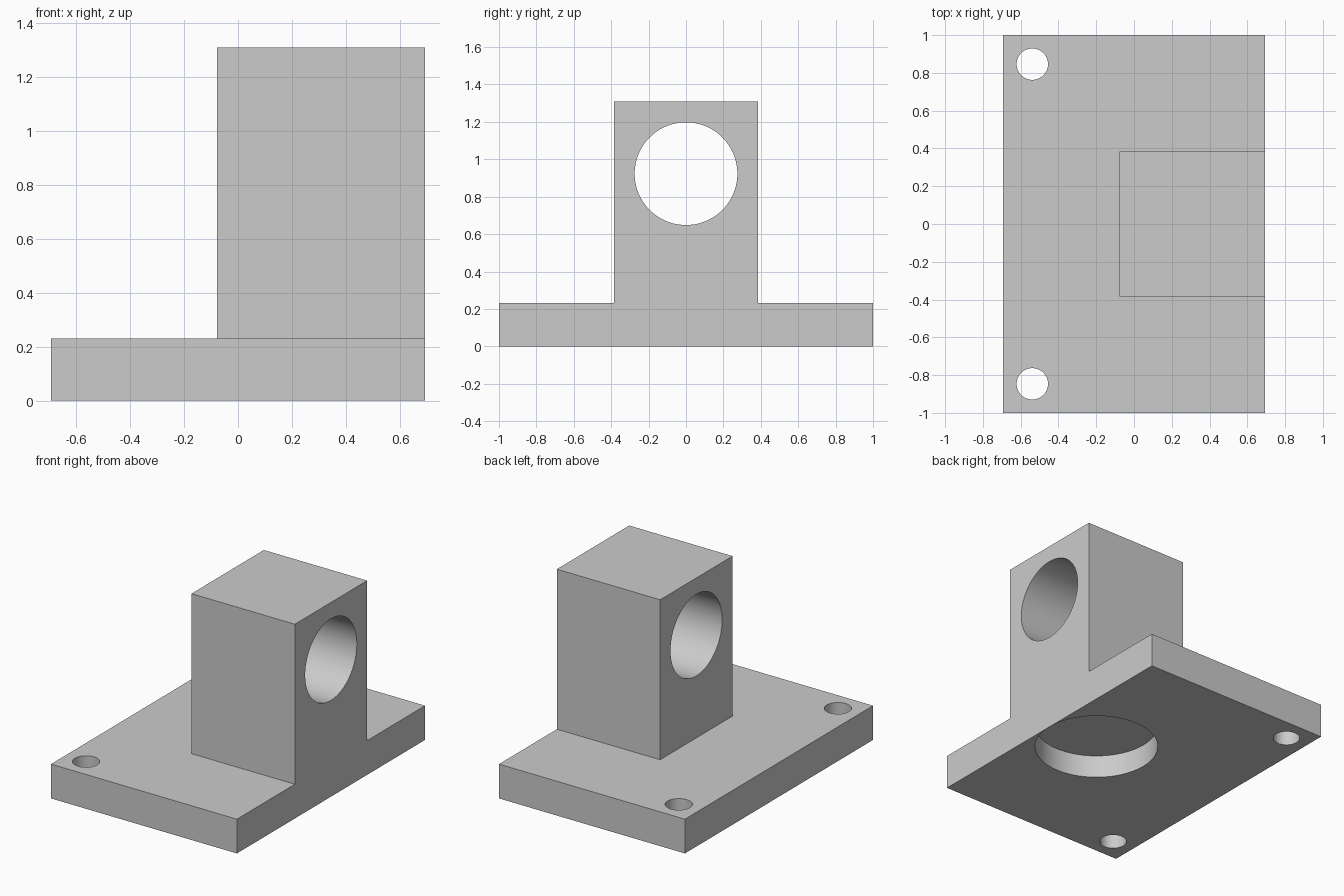
import bpy
import math

default_cube = bpy.data.objects.get("Cube")
if default_cube:
    bpy.data.objects.remove(default_cube, do_unlink=True)

U = 1 / 13            # design module: the base is 18 x 26 x 3 modules

grey = bpy.data.materials.new("light_grey")
grey.use_nodes = True
colour = (0.6, 0.6, 0.6, 1)
grey.diffuse_color = colour
grey.node_tree.nodes["Principled BSDF"].inputs["Base Color"].default_value = colour


def box(name, low, high):
    centre = [(a + b) / 2 * U for a, b in zip(low, high)]
    bpy.ops.mesh.primitive_cube_add(size=1, location=centre)
    ob = bpy.context.object
    ob.name = name
    ob.scale = [(b - a) * U for a, b in zip(low, high)]
    bpy.ops.object.transform_apply(location=True, rotation=False, scale=True)
    ob.data.materials.append(grey)
    return ob


def cylinder(name, radius, depth, centre, rotation=(0, 0, 0), sides=64):
    bpy.ops.mesh.primitive_cylinder_add(
        vertices=sides, radius=radius * U, depth=depth * U,
        location=[c * U for c in centre], rotation=rotation)
    ob = bpy.context.object
    ob.name = name
    ob.data.materials.append(grey)
    return ob


def combine(target, tool, operation):
    tool.hide_render = True
    mod = target.modifiers.new(tool.name, "BOOLEAN")
    mod.operation = operation
    mod.solver = "EXACT"
    mod.object = tool
    bpy.ops.object.select_all(action="DESELECT")
    bpy.context.view_layer.objects.active = target
    target.select_set(True)
    bpy.ops.object.modifier_apply(modifier=mod.name)
    bpy.data.objects.remove(tool, do_unlink=True)


# Base plate with the upright block flush to its edge
bracket = box("mounting_bracket", (-9, -13, 0), (9, 13, 3))
combine(bracket, box("upright_block", (-1, -5, 2.5), (9, 5, 17)), "UNION")

# Bore through the upright block
combine(bracket, cylinder("bore", 3.57, 14, (4, 0, 12), (0, math.pi / 2, 0), 96), "DIFFERENCE")

# Round recess under the block, two modules deep
combine(bracket, cylinder("recess", 5, 4, (4, 0, 0), sides=96), "DIFFERENCE")

# Pair of screw holes
for side in (-1, 1):
    combine(bracket, cylinder("screw_hole", 1.08, 8, (-7, 11 * side, 1.5)), "DIFFERENCE")

bpy.ops.object.shade_smooth_by_angle(angle=math.radians(30))
